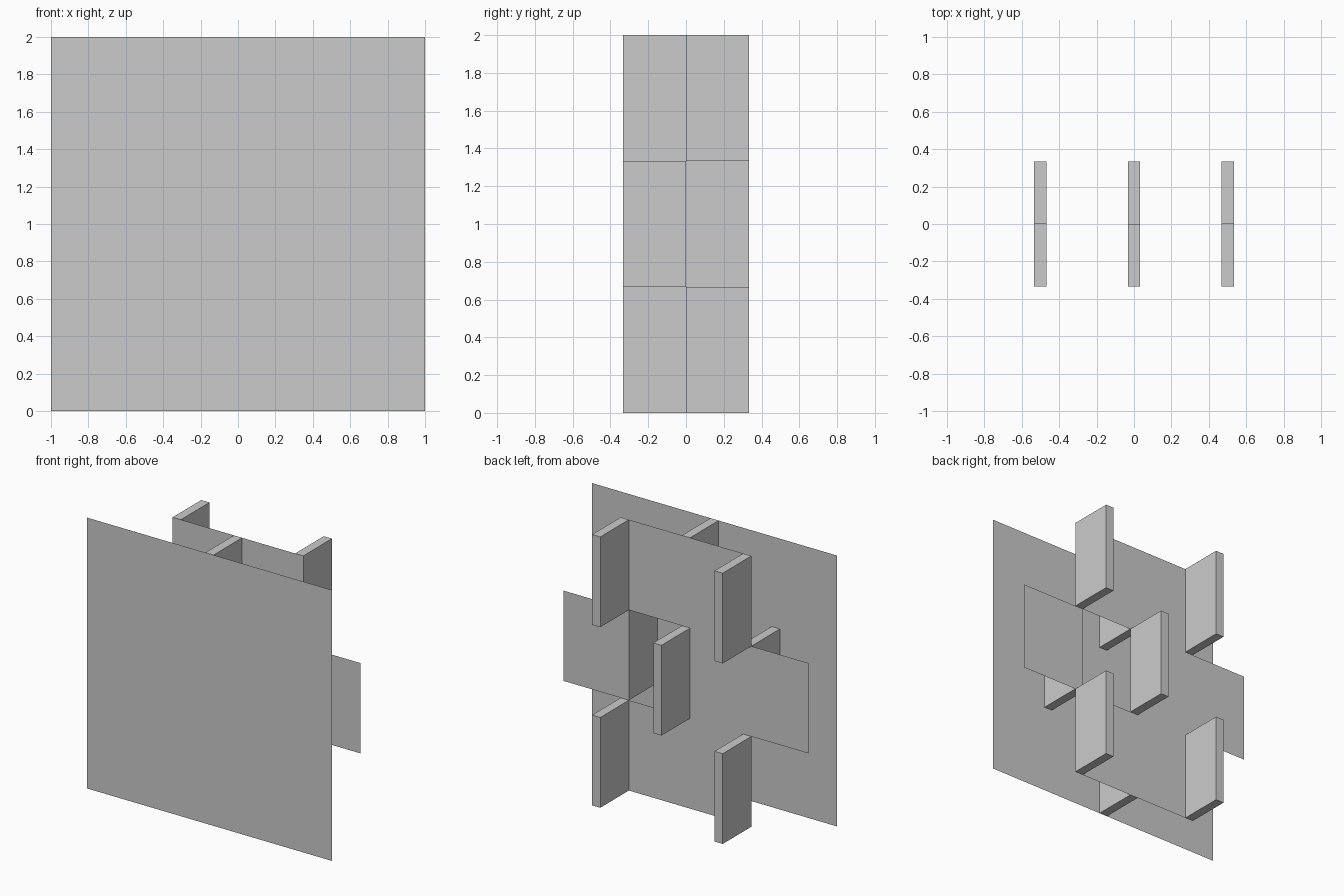
import bpy

if "Cube" in bpy.data.objects:
    bpy.data.objects.remove(bpy.data.objects["Cube"])

D = 1 / 3      # half depth
H = 2 / 3      # row height
T = 1 / 30     # half wall thickness


def mesh_object(name, verts, faces):
    mesh = bpy.data.meshes.new(name)
    mesh.from_pydata(verts, [], faces)
    obj = bpy.data.objects.new(name, mesh)
    bpy.context.collection.objects.link(obj)
    return obj


def panel(name, x0, x1, y, z0, z1):
    """Thin upright sheet facing the front."""
    return mesh_object(name, [(x0, y, z0), (x1, y, z0), (x1, y, z1), (x0, y, z1)],
                       [(0, 1, 2, 3)])


def wall(name, x, y0, y1, z0, z1):
    """Upright divider block centred on x."""
    verts = [(a, b, c) for a in (x - T, x + T) for b in (y0, y1) for c in (z0, z1)]
    faces = [(0, 1, 3, 2), (4, 6, 7, 5), (0, 4, 5, 1),
             (2, 3, 7, 6), (0, 2, 6, 4), (1, 5, 7, 3)]
    return mesh_object(name, verts, faces)


# Front sheet
panel("front_sheet", -1, 1, -D, 0, 2)

# Three rows of dividers, staggered to the front and back of the middle sheet
for row, label in enumerate(("bottom", "middle", "top")):
    z0, z1 = row * H, (row + 1) * H
    for col, x in enumerate((-0.5, 0, 0.5)):
        behind = (row + col) % 2 == 0
        y0, y1 = (0, D) if behind else (-D, 0)
        wall(f"{label}_divider_{col + 1}", x, y0, y1, z0, z1)

    # Middle sheet pieces between the dividers; one bay stays open
    if label == "middle":
        spans = [(-1, -0.5 - T), (-0.5 + T, -T), (0.5 + T, 1)]
    else:
        spans = [(-0.5 + T, -T), (T, 0.5 - T)]
    for i, (x0, x1) in enumerate(spans):
        panel(f"{label}_sheet_{i + 1}", x0, x1, 0, z0, z1)
